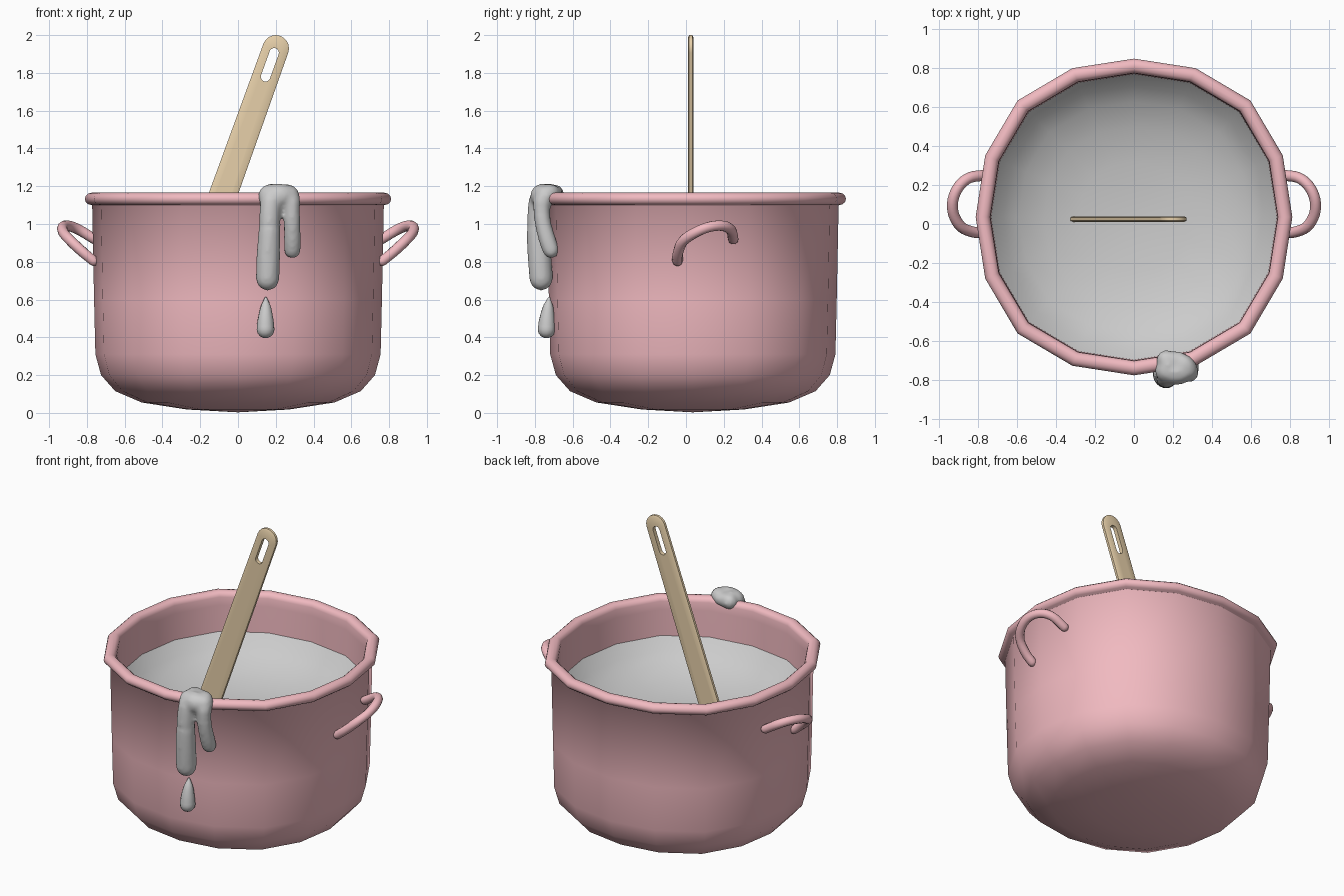
import bpy, bmesh, math
from mathutils import Vector, Matrix

if "Cube" in bpy.data.objects:
    bpy.data.objects.remove(bpy.data.objects["Cube"])

CY = 0.036   # pot axis offset in y
SIDES = 16
BULGE = (1.0, 1.017, 1.04, 1.017)   # the round is slightly squared at the diagonals


def material(name, rgb):
    m = bpy.data.materials.new(name)
    m.diffuse_color = (*rgb, 1)
    m.use_nodes = True
    m.node_tree.nodes["Principled BSDF"].inputs["Base Color"].default_value = m.diffuse_color
    return m


def finish(name, bm, mat=None, angle=None):
    bmesh.ops.recalc_face_normals(bm, faces=bm.faces[:])
    for f in bm.faces:
        f.smooth = True
    me = bpy.data.meshes.new(name)
    bm.to_mesh(me)
    bm.free()
    ob = bpy.data.objects.new(name, me)
    bpy.context.collection.objects.link(ob)
    if mat:
        me.materials.append(mat)
    if angle:
        me.set_sharp_from_angle(angle=math.radians(angle))
    return ob


def bridge(bm, rings):
    for a, b in zip(rings, rings[1:]):
        n = len(a)
        for i in range(n):
            bm.faces.new((a[i], a[(i + 1) % n], b[(i + 1) % n], b[i]))


def lathe(name, profile, mat=None):
    bm = bmesh.new()
    rings = []
    for r, z in profile:
        ring = []
        for i in range(SIDES):
            t, q = 2 * math.pi * i / SIDES, r * BULGE[i % 4]
            ring.append(bm.verts.new((q * math.cos(t), CY + q * math.sin(t), z)))
        rings.append(ring)
    bridge(bm, rings)
    bmesh.ops.remove_doubles(bm, verts=bm.verts[:], dist=1e-4)
    return finish(name, bm, mat)


def tube(bm, pts, sides=12, steps=4):
    """Tube along a Catmull-Rom path of (x, y, z, radius), with rounded ends."""
    p = [Vector(q) for q in pts]
    p = [2 * p[0] - p[1]] + p + [2 * p[-1] - p[-2]]
    path = []
    for i in range(1, len(p) - 2):
        a, b, c, d = p[i - 1:i + 3]
        for s in range(steps):
            t = s / steps
            path.append(0.5 * (2 * b + (c - a) * t + (2 * a - 5 * b + 4 * c - d) * t * t
                               + (3 * b - a - 3 * c + d) * t ** 3))
    path.append(p[-2])
    pos = [q.xyz for q in path]
    rings = []

    def ring(centre, direction, r):
        q = direction.to_track_quat('Z', 'Y')
        rings.append([bm.verts.new(centre + q @ Vector((r * math.cos(t), r * math.sin(t), 0)))
                      for t in (2 * math.pi * k / sides for k in range(sides))])

    last = len(path) - 1
    d0, d1 = (pos[1] - pos[0]).normalized(), (pos[-1] - pos[-2]).normalized()
    for t in (80, 50, 25):
        t, r = math.radians(t), path[0].w
        ring(pos[0] - d0 * r * math.sin(t), d0, r * math.cos(t))
    for i, q in enumerate(path):
        ring(pos[i], pos[min(i + 1, last)] - pos[max(i - 1, 0)], q.w)
    for t in (25, 50, 80):
        t, r = math.radians(t), path[-1].w
        ring(pos[-1] + d1 * r * math.sin(t), d1, r * math.cos(t))
    bridge(bm, rings)
    bm.faces.new(rings[0])
    bm.faces.new(rings[-1])


pink = material("pink_enamel", (0.88, 0.49, 0.53))
wood = material("pale_wood", (0.80, 0.63, 0.40))

# Pot: outer wall, rolled rim, then the inner wall flush with the rim
rim = [(0.774 + 0.037 * math.cos(t), 1.133 + 0.033 * math.sin(t))
       for t in (math.radians(a) for a in range(-90, 181, 30))]
lathe("pot", [(0, 0.003), (0.27, 0.018), (0.51, 0.055), (0.65, 0.115), (0.725, 0.2),
              (0.755, 0.31), (0.762, 0.6), (0.772, 1.098)] + rim +
      [(0.735, 1.08), (0.727, 0.6), (0.72, 0.32), (0.69, 0.22), (0.63, 0.145),
       (0.5, 0.088), (0.26, 0.052), (0, 0.04)], pink)

# Soup surface, sagging toward the middle
lathe("soup", [(0.736, 0.912), (0.67, 0.835), (0.59, 0.78), (0.46, 0.725),
               (0.28, 0.69), (0, 0.675)])

# Side handles: one tilted loop mirrored across x
bm = bmesh.new()
R = 0.028
tube(bm, [(0.765, -0.045, 0.805, R), (0.82, -0.042, 0.85, R), (0.885, -0.015, 0.91, R),
          (0.924, 0.05, 0.955, R), (0.927, 0.125, 0.985, R), (0.895, 0.195, 0.99, R),
          (0.84, 0.238, 0.968, R), (0.76, 0.25, 0.92, R)], sides=10)
handles = finish("side_handles", bm, pink)
handles.modifiers.new("mirror", 'MIRROR')

# Wooden spoon: flat stick with a round end, soft edges and a slot
bm = bmesh.new()


def stadium(w, z_top, z_bottom, round_bottom, n=10):
    half = [(w * math.cos(math.pi * i / n), z_top + w * math.sin(math.pi * i / n))
            for i in range(n + 1)]
    if round_bottom:
        low = [(-x, z_bottom + z_top - z) for x, z in half]
    else:
        low = [(-w * 1.1 + 2.2 * w * i / n, z_bottom) for i in range(n + 1)]
    return half + low


T = 0.0135
outer = stadium(0.07, 0, -1.4, False)
inner = stadium(0.025, -0.025, -0.16, True)
loops = []
for pts, y, inset in ((outer, -T, 0.85), (outer, -T * 0.6, 1), (outer, T * 0.6, 1), (outer, T, 0.85),
                      (inner, T, 1), (inner, -T, 1)):
    loops.append([bm.verts.new((x * inset, y, z * inset if z > 0 else z)) for x, z in pts])
bridge(bm, loops + [loops[0]])
bm.transform(Matrix.Translation((0.2, 0.025, 1.93)) @ Matrix.Rotation(math.radians(19.8), 4, 'Y'))
finish("spoon", bm, wood, 60)

# Spill over the rim: two runs joined by a blob, fused into one skin
bm = bmesh.new()
tube(bm, [(0.165, -0.685, 1.16, 0.04), (0.175, -0.725, 1.165, 0.05), (0.175, -0.772, 1.13, 0.058),
          (0.168, -0.785, 1.05, 0.056), (0.165, -0.785, 0.95, 0.059), (0.16, -0.775, 0.82, 0.064),
          (0.157, -0.767, 0.71, 0.063)])
tube(bm, [(0.225, -0.69, 1.16, 0.04), (0.262, -0.725, 1.16, 0.053), (0.28, -0.76, 1.12, 0.050),
          (0.286, -0.76, 1.02, 0.044), (0.288, -0.735, 0.92, 0.046), (0.288, -0.715, 0.862, 0.045)])
tube(bm, [(0.17, -0.75, 1.148, 0.064), (0.22, -0.76, 1.148, 0.066), (0.267, -0.745, 1.148, 0.060)])
tube(bm, [(0.165, -0.695, 1.16, 0.05), (0.22, -0.70, 1.16, 0.045)])
spill = finish("soup_spill", bm)
rm = spill.modifiers.new("fuse", 'REMESH')
rm.mode, rm.voxel_size, rm.use_smooth_shade = 'VOXEL', 0.012, True
sm = spill.modifiers.new("soften", 'SMOOTH')
sm.factor, sm.iterations = 0.5, 7

# Falling drop
bm = bmesh.new()
tube(bm, [(0.147, -0.725, 0.605, 0.008), (0.147, -0.73, 0.56, 0.028), (0.146, -0.735, 0.50, 0.041),
          (0.146, -0.738, 0.442, 0.047)])
finish("soup_drop", bm)
